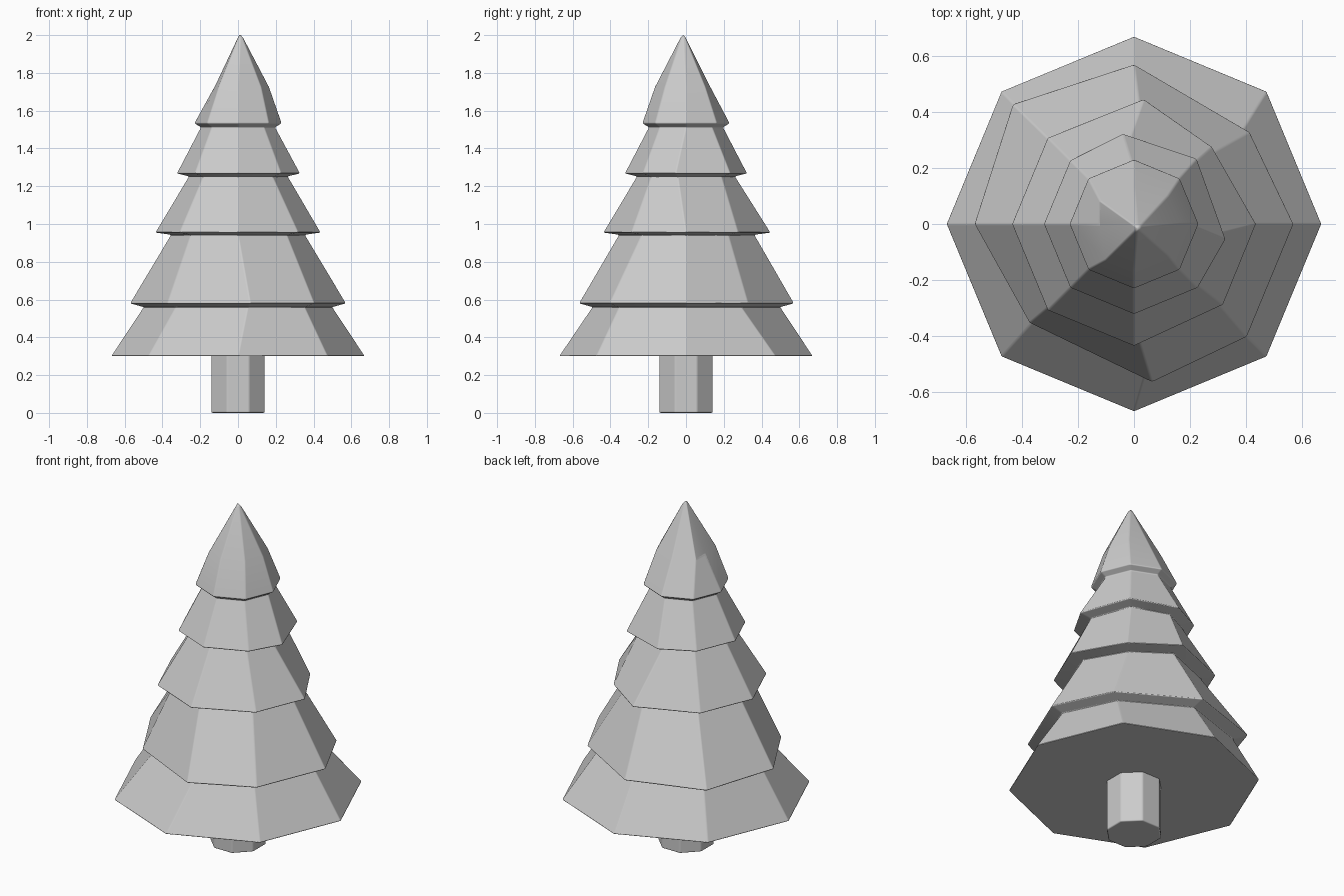
import bpy, bmesh, math

if "Cube" in bpy.data.objects:
    bpy.data.objects.remove(bpy.data.objects["Cube"])

SIDES = 8

def ring(bm, r, z, nudges=None, base=0.0):
    """Octagonal loop of vertices; nudges = {corner index: (dx, dy)}"""
    nudges = nudges or {}
    loop = []
    for i in range(SIDES):
        a = base + math.tau * i / SIDES
        dx, dy = nudges.get(i, (0, 0))
        loop.append(bm.verts.new((r * math.cos(a) + dx, r * math.sin(a) + dy, z)))
    return loop

def bridge(bm, a, b):
    for i in range(SIDES):
        j = (i + 1) % SIDES
        bm.faces.new((a[i], a[j], b[j], b[i]))

def finish(bm, name, bevel):
    bmesh.ops.recalc_face_normals(bm, faces=bm.faces)
    mesh = bpy.data.meshes.new(name)
    bm.to_mesh(mesh)
    bm.free()
    obj = bpy.data.objects.new(name, mesh)
    bpy.context.collection.objects.link(obj)
    for p in mesh.polygons:
        p.use_smooth = True
    mod = obj.modifiers.new("soft_edges", 'BEVEL')
    mod.width = bevel
    mod.segments = 2
    mod.limit_method = 'ANGLE'
    mod.angle_limit = math.radians(12)
    mod.harden_normals = True
    return obj

# Foliage: stacked tiers, each (rim radius, rim z, waist radius, waist z, corner nudges)
tiers = [
    (0.672, 0.30, 0.500, 0.560, {}),
    (0.572, 0.580, 0.355, 0.943, {1: (0.01, -0.075), 6: (0.065, 0.005),
                                  5: (0.03, 0.05), 3: (-0.03, 0.025)}),
    (0.438, 0.955, 0.260, 1.252, {2: (0.035, 0.01), 1: (-0.03, -0.033), 7: (0.01, 0.02)}),
    (0.324, 1.268, 0.197, 1.512, {2: (-0.04, 0), 0: (0.005, -0.055), 1: (-0.004, 0.006)}),
    (0.232, 1.533, None, None, {}),
]
bm = bmesh.new()
prev = None
for k, (r, z, wr, wz, nudge) in enumerate(tiers):
    rim = ring(bm, r, z, nudge)
    if prev:
        bridge(bm, prev, rim)
    else:
        bm.faces.new(rim)
    if wr:
        # waist follows the next tier's irregular corners a little
        follow = {i: (d[0] * 0.8, d[1] * 0.8) for i, d in tiers[k + 1][4].items()}
        prev = ring(bm, wr, wz, follow)
        bridge(bm, rim, prev)
    else:
        prev = rim

# Leaning top cone
shoulder = ring(bm, 0.145, 1.725, {0: (0.02, 0), 1: (0.02, 0), 2: (0, -0.015), 3: (-0.02, -0.02),
                                   4: (0.02, 0), 5: (0, -0.028), 6: (0, -0.02), 7: (0.02, -0.01)})
bridge(bm, prev, shoulder)
tip = bm.verts.new((0.013, -0.015, 2.015))
for i in range(SIDES):
    bm.faces.new((shoulder[i], shoulder[(i + 1) % SIDES], tip))
finish(bm, "foliage", 0.006)

# Trunk
bm = bmesh.new()
low = ring(bm, 0.153, 0.0, base=math.pi / 8)
high = ring(bm, 0.153, 0.31, base=math.pi / 8)
bridge(bm, low, high)
bm.faces.new(low)
bm.faces.new(high)
finish(bm, "trunk", 0.008)
